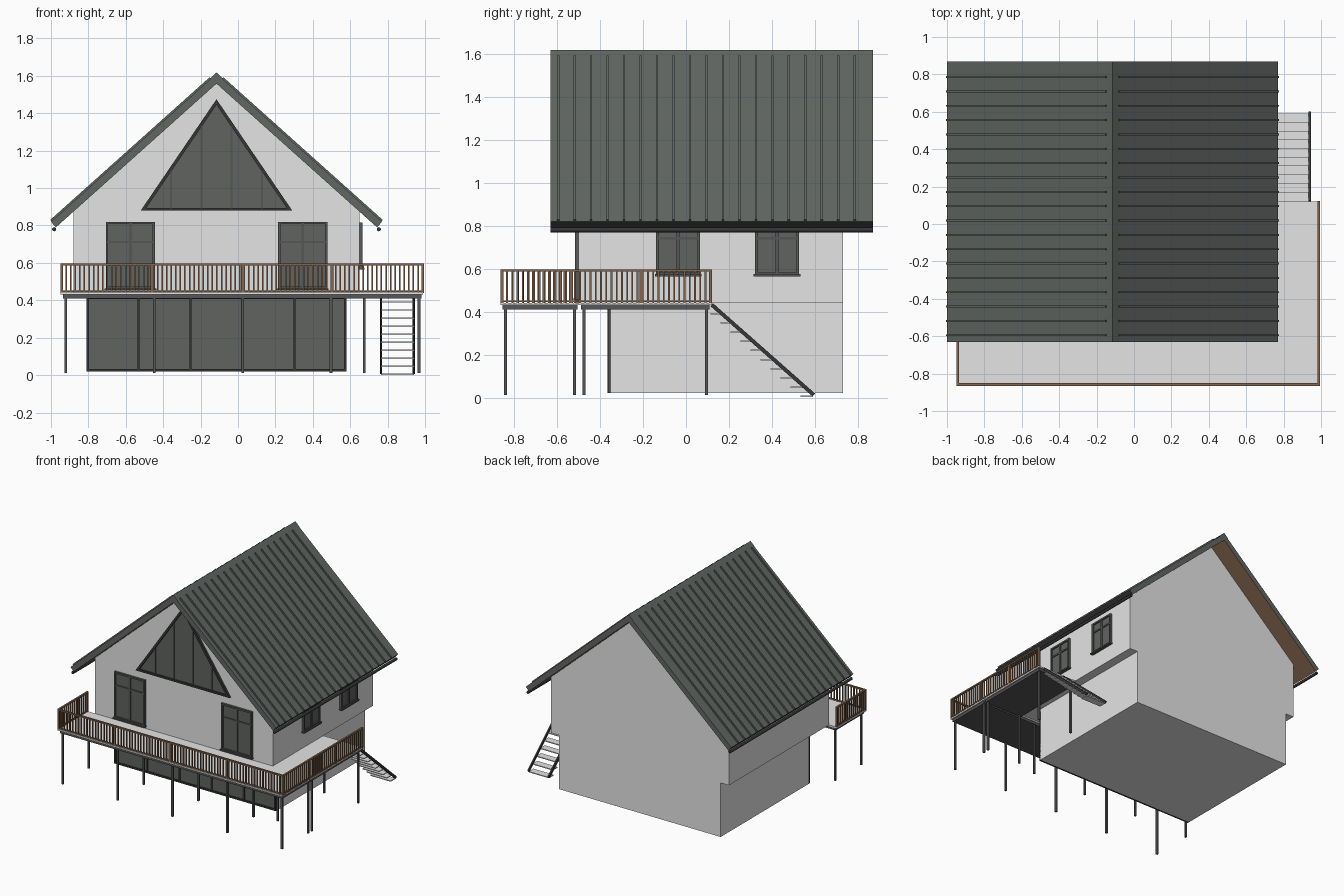
import bpy, bmesh, math
from mathutils import Matrix, Vector

cube = bpy.data.objects.get("Cube")
if cube:
    bpy.data.objects.remove(cube, do_unlink=True)


def material(name, r, g, b):
    m = bpy.data.materials.new(name)
    m.use_nodes = True
    m.diffuse_color = (r, g, b, 1)
    m.node_tree.nodes["Principled BSDF"].inputs["Base Color"].default_value = (r, g, b, 1)
    return m


WALL = material("pale wall", 0.78, 0.78, 0.78)
ROOF = material("slate grey", 0.12, 0.135, 0.125)
GLASS = material("glass grey", 0.115, 0.125, 0.115)
DARK = material("dark frame", 0.035, 0.037, 0.035)
STEEL = material("post grey", 0.09, 0.092, 0.09)
WOOD = material("brown wood", 0.22, 0.13, 0.075)

CX = -0.115                  # ridge line position
RIDGE, EAVE = 1.612, 0.82    # roof top heights
HALF = 0.885                 # ridge to eave
SLOPE = math.atan2(RIDGE - EAVE, HALF)
RUN = math.hypot(RIDGE - EAVE, HALF)


def finish(name, bm, *mats):
    bmesh.ops.recalc_face_normals(bm, faces=bm.faces[:])
    me = bpy.data.meshes.new(name)
    bm.to_mesh(me)
    bm.free()
    for m in mats:
        me.materials.append(m)
    ob = bpy.data.objects.new(name, me)
    bpy.context.scene.collection.objects.link(ob)
    return ob


def add_box(bm, x0, x1, y0, y1, z0, z1):
    mid = Vector((x0 + x1, y0 + y1, z0 + z1)) / 2
    size = Matrix.Diagonal((x1 - x0, y1 - y0, z1 - z0, 1))
    return bmesh.ops.create_cube(bm, size=1, matrix=Matrix.Translation(mid) @ size)


def boxes(name, mat, items):
    bm = bmesh.new()
    for item in items:
        add_box(bm, *item)
    return finish(name, bm, mat)


def prism(name, mat, points, y0, y1):
    """Extrude an outline in x and z from y0 to y1."""
    bm = bmesh.new()
    face = bm.faces.new([bm.verts.new((x, y0, z)) for x, z in points])
    out = bmesh.ops.extrude_face_region(bm, geom=[face])
    moved = [v for v in out["geom"] if isinstance(v, bmesh.types.BMVert)]
    bmesh.ops.translate(bm, verts=moved, vec=(0, y1 - y0, 0))
    return finish(name, bm, mat)


# Walls: narrower ground floor and gabled upper floor
boxes("ground_floor", WALL, [(-0.81, 0.58, -0.35, 0.73, 0.02, 0.44)])
drop = 0.05
side_top = RIDGE - drop - 0.765 * math.tan(SLOPE)
prism("upper_floor", WALL,
      [(CX - 0.765, 0.44), (CX + 0.765, 0.44), (CX + 0.765, side_top),
       (CX, RIDGE - drop), (CX - 0.765, side_top)], -0.5, 0.73)

# Roof halves with standing seams, dark eave ends and brown soffits
for side, label in ((-1, "right"), (1, "left")):
    place = Matrix.Translation((CX, 0, RIDGE)) @ Matrix.Rotation(side * SLOPE, 4, 'Y')
    bm = bmesh.new()
    add_box(bm, *sorted((0, side * RUN)), -0.63, 0.87, -0.04, 0)
    for f in bm.faces:
        f.normal_update()
        if f.normal.z < -0.5:
            f.material_index = 1
        elif f.normal.x * side > 0.5:
            f.material_index = 2
    for i in range(19):
        y = -0.595 + i * 0.0767
        add_box(bm, *sorted((side * 0.04, side * (RUN - 0.003))), y - 0.005, y + 0.005, -0.001, 0.01)
    bm.transform(place)
    finish("roof_" + label, bm, ROOF, WOOD, DARK)

    # Round gutter under the eave
    bm = bmesh.new()
    gutter = Matrix.Translation((CX + side * 0.868, 0.12, 0.78)) @ Matrix.Rotation(math.pi / 2, 4, 'X')
    bmesh.ops.create_cone(bm, cap_ends=True, segments=12, radius1=0.011, radius2=0.011,
                          depth=1.5, matrix=gutter)
    finish("gutter_" + label, bm, DARK)
prism("ridge_cap", ROOF, [(CX - 0.035, RIDGE - 0.028), (CX, RIDGE + 0.006),
                          (CX + 0.035, RIDGE - 0.028)], -0.63, 0.87)


def window(name, centre, width, z0, z1, turn=0, cols=2, transom=True, frame=STEEL):
    """Flat window facing -y, then turned about z into place."""
    w, t = width / 2, 0.013
    bars = [(-w, w, -0.016, 0.001, z0, z0 + t), (-w, w, -0.016, 0.001, z1 - t, z1),
            (-w, -w + t, -0.016, 0.001, z0, z1), (w - t, w, -0.016, 0.001, z0, z1)]
    for i in range(1, cols):
        x = -w + width * i / cols
        bars.append((x - 0.007, x + 0.007, -0.013, 0.001, z0, z1))
    if transom:
        z = z0 + (z1 - z0) * 0.7
        bars.append((-w, w, -0.012, 0.001, z - 0.006, z + 0.006))
        bars.append((-w - 0.006, w + 0.006, -0.025, 0.001, z0 - 0.006, z0 + 0.004))
    pane = boxes(name + "_glass", GLASS, [(-w, w, -0.006, 0.001, z0, z1)])
    trim = boxes(name + "_frame", frame, bars)
    for ob in (pane, trim):
        ob.location = (centre[0], centre[1], 0)
        ob.rotation_euler.z = turn


window("front_right_door", (-0.575, -0.5), 0.264, 0.46, 0.82)
window("front_left_door", (0.347, -0.5), 0.264, 0.46, 0.82)
window("side_window_front", (0.65, -0.037), 0.205, 0.57, 0.815, math.pi / 2)
window("side_window_rear", (0.65, 0.424), 0.205, 0.57, 0.815, math.pi / 2)
window("ground_glazing", (CX, -0.35), 1.39, 0.02, 0.42, cols=5, transom=False, frame=DARK)

# Triangular gable window
GB, GT, GW = 0.88, 1.475, 0.405


def triangle(inset):
    k = 1 - inset
    mid = GB + (GT - GB) / 3
    return [(CX + x * k, mid + (z - mid) * k) for x, z in ((-GW, GB), (GW, GB), (0, GT))]


prism("gable_glass", GLASS, triangle(0.02), -0.506, -0.499)
outer, inner = triangle(0), triangle(0.075)
for i in range(3):
    j = (i + 1) % 3
    prism("gable_frame_%d" % (i + 1), DARK, [outer[i], outer[j], inner[j], inner[i]], -0.518, -0.499)
mullions = []
for i in range(1, 5):
    x = -GW + 2 * GW * i / 5
    mullions.append((CX + x - 0.005, CX + x + 0.005, -0.512, -0.5,
                     GB + 0.005, GT - 0.015 - (GT - GB) * (abs(x) + 0.005) / GW))
boxes("gable_mullions", STEEL, mullions)

# Wrap-around deck: boards, dark frame and posts
boxes("deck_boards", WALL, [(-0.95, 0.99, -0.865, -0.5, 0.43, 0.441),
                            (0.65, 0.99, -0.5, 0.12, 0.43, 0.441)])
boxes("deck_frame", STEEL, [(-0.935, 0.98, -0.855, -0.505, 0.41, 0.43),
                            (0.65, 0.98, -0.49, 0.11, 0.41, 0.43)])
post_spots = [(x, y) for x in (-0.92, -0.447, 0.025, 0.497, 0.968) for y in (-0.84, -0.52)]
post_spots += [(x, y) for x in (0.675, 0.968) for y in (-0.475, 0.095)]
boxes("deck_posts", STEEL, [(x - 0.007, x + 0.007, y - 0.007, y + 0.007, 0.012, 0.415)
                            for x, y in post_spots])


def railing(name, start, end, newels):
    """Rails, evenly spaced balusters and thicker newel posts."""
    a, b = Vector(start), Vector(end)

    def upright(t, r, z1):
        p = a.lerp(b, t)
        return (p.x - r, p.x + r, p.y - r, p.y + r, 0.44, z1)

    def rail(r, z0, z1):
        return (min(a.x, b.x) - r, max(a.x, b.x) + r, min(a.y, b.y) - r, max(a.y, b.y) + r, z0, z1)

    n = round((b - a).length / 0.0245)
    items = [upright(i / n, 0.004, 0.59) for i in range(n + 1)]
    items += [upright(i / newels, 0.007, 0.59) for i in range(newels + 1)]
    items += [rail(0.007, 0.586, 0.597), rail(0.005, 0.444, 0.452)]
    boxes(name, WOOD, items)


railing("front_railing", (-0.943, -0.858), (0.987, -0.858), 4)
railing("left_railing", (0.987, -0.858), (0.987, 0.115), 3)
railing("right_railing", (-0.943, -0.858), (-0.943, -0.507), 1)

# Open stair: thin treads between two sloping stringers
boxes("stair_treads", WALL, [(0.765, 0.94, 0.115 + i * 0.0465, 0.172 + i * 0.0465,
                              0.387 - i * 0.0428, 0.394 - i * 0.0428) for i in range(10)])
rise, going = 0.42, 0.475
for x, label in ((0.765, "inner"), (0.94, "outer")):
    bm = bmesh.new()
    add_box(bm, -0.006, 0.006, 0, math.hypot(rise, going), -0.009, 0.009)
    bm.transform(Matrix.Translation((x, 0.12, 0.432)) @ Matrix.Rotation(-math.atan2(rise, going), 4, 'X'))
    finish("stair_stringer_" + label, bm, DARK)
